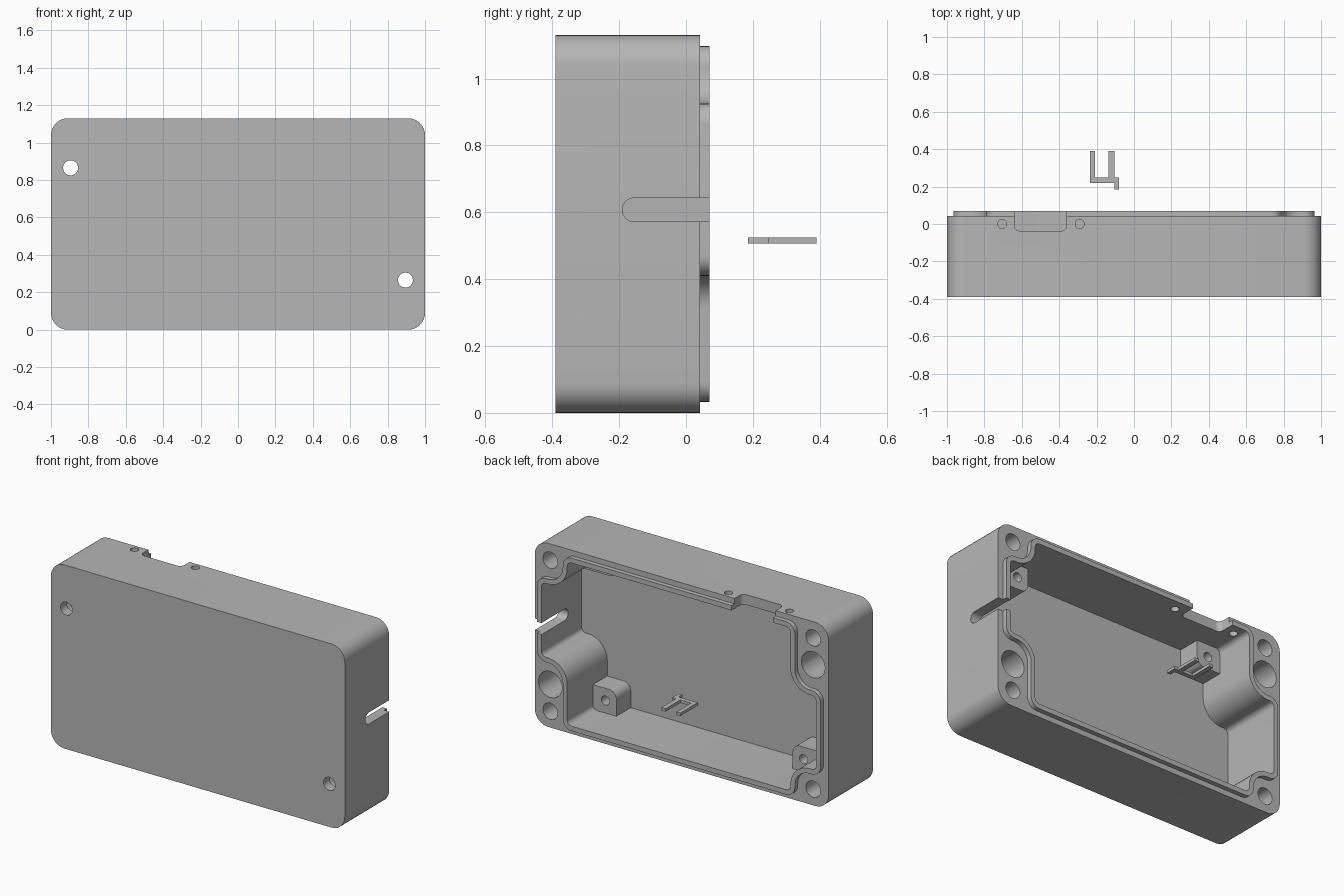
import bpy, bmesh, math
from mathutils import Vector

if "Cube" in bpy.data.objects:
    bpy.data.objects.remove(bpy.data.objects["Cube"])

grey = bpy.data.materials.new("plain grey")
grey.use_nodes = True
grey.diffuse_color = (0.47, 0.47, 0.47, 1)
grey.node_tree.nodes["Principled BSDF"].inputs["Base Color"].default_value = grey.diffuse_color

HEIGHT, FRONT, RIM, LIP, FLOOR = 1.13, -0.39, 0.042, 0.07, -0.32


def fillet(corners, steps=8):
    """Round right-angled corners given as (a, b, radius)."""
    pts = []
    for i, (a, b, r) in enumerate(corners):
        p = Vector((a, b))
        if r == 0:
            pts.append(p)
            continue
        u = (Vector(corners[i - 1][:2]) - p).normalized()
        v = (Vector(corners[(i + 1) % len(corners)][:2]) - p).normalized()
        c = p + r * (u + v)
        for k in range(steps + 1):
            t = math.pi / 2 * k / steps
            pts.append(c - r * (v * math.cos(t) + u * math.sin(t)))
    return pts


def circle(a, b, r, n=32):
    return [Vector((a + r * math.cos(math.tau * k / n), b + r * math.sin(math.tau * k / n)))
            for k in range(n)]


def rect(a0, a1, b0, b1, radii=(0, 0, 0, 0)):
    """Corner order: low-low, high-low, high-high, low-high."""
    return fillet([(a, b, r) for (a, b), r in
                   zip([(a0, b0), (a1, b0), (a1, b1), (a0, b1)], radii)])


def prism(name, pts, axis, lo, hi):
    place = {"x": lambda p, h: (h, p[0], p[1]),
             "y": lambda p, h: (p[0], h, p[1]),
             "z": lambda p, h: (p[0], p[1], h)}[axis]
    bm = bmesh.new()
    ends = [[bm.verts.new(place(p, h)) for p in pts] for h in (lo, hi)]
    for ring in ends:
        bm.faces.new(ring)
    n = len(pts)
    for i in range(n):
        j = (i + 1) % n
        bm.faces.new((ends[0][i], ends[0][j], ends[1][j], ends[1][i]))
    bmesh.ops.recalc_face_normals(bm, faces=bm.faces[:])
    mesh = bpy.data.meshes.new(name)
    bm.to_mesh(mesh)
    bm.free()
    mesh.materials.append(grey)
    ob = bpy.data.objects.new(name, mesh)
    bpy.context.collection.objects.link(ob)
    return ob


def combine(ob, tools, operation="DIFFERENCE"):
    for tool in tools:
        mod = ob.modifiers.new("cut", "BOOLEAN")
        mod.operation, mod.solver, mod.object = operation, "EXACT", tool
        bpy.context.view_layer.update()
        done = ob.evaluated_get(bpy.context.evaluated_depsgraph_get())
        mesh = bpy.data.meshes.new_from_object(done)
        ob.modifiers.clear()
        ob.data = mesh
        bpy.data.objects.remove(tool)


def smooth(ob):
    bpy.ops.object.select_all(action="DESELECT")
    ob.select_set(True)
    bpy.context.view_layer.objects.active = ob
    bpy.ops.object.shade_smooth_by_angle(angle=math.radians(30))


def opening(d):
    """Stepped opening outline around the screw bosses, inset by d."""
    out, inn = 0.06 - d, 0.1 + d
    x_in, x_out = 0.79 - d, 0.965 - d
    half = [(x_in, 1.097 - d, out), (x_in, 0.925 - d, inn), (x_out, 0.925 - d, out),
            (x_out, 0.41 + d, out), (x_in, 0.41 + d, inn), (x_in, 0.033 + d, out)]
    return fillet(half + [(-x, HEIGHT - z, r) for x, z, r in half])


# Case shell with a raised sealing lip
case = prism("case", rect(-1, 1, 0, HEIGHT, (0.09,) * 4), "y", FRONT, RIM)
combine(case, [prism("lip", opening(0), "y", -0.1, LIP)], "UNION")
cutters = [prism("cavity", opening(0.03), "y", FLOOR, 0.2)]

# Corner screw holes and the two stepped mounting holes
for x in (-0.895, 0.895):
    for z in (0.1, HEIGHT - 0.1):
        cutters.append(prism("screw_hole", circle(x, z, 0.05), "y", -0.25, 0.2))
for x, z in ((0.895, 0.265), (-0.895, HEIGHT - 0.265)):
    cutters.append(prism("mount_hole", circle(x, z, 0.04), "y", -0.5, 0.2))
    cutters.append(prism("counterbore", circle(x, z, 0.08), "y", -0.33, 0.2))

# Cable slot in the left wall, connector notch and pin holes in the top wall
cutters.append(prism("cable_slot", rect(-0.19, 0.2, 0.572, 0.643, (0.035, 0, 0, 0.035)),
                     "x", 0.85, 1.1))
cutters.append(prism("notch", rect(-0.64, -0.36, -0.037, 0.2, (0.03, 0.03, 0, 0)),
                     "z", 1.0, 1.2))
for x in (-0.705, -0.29):
    cutters.append(prism("pin_hole", circle(x, 0, 0.024, 20), "z", 1.0, 1.2))
combine(case, cutters)
smooth(case)

# Board posts in the four inner corners
for sx, side in ((1, "left"), (-1, "right")):
    for top in (False, True):
        shape = rect(0.6, 0.82, 0.04, 0.215, (0, 0, 0, 0.05))
        hole = circle(0.675, 0.14, 0.028, 20)
        place = lambda p: (sx * p[0], HEIGHT - p[1] if top else p[1])
        name = ("top_" if top else "bottom_") + side + "_post"
        post = prism(name, [place(p) for p in shape], "y", FLOOR - 0.02, -0.18)
        combine(post, [prism("post_hole", [place(p) for p in hole], "y", -0.3, 0)])
        smooth(post)

# Loose cable clip behind the case
clip_outline = [(-0.235, 0.22), (-0.105, 0.22), (-0.105, 0.185), (-0.08, 0.185),
                (-0.08, 0.248), (-0.105, 0.248), (-0.105, 0.39), (-0.135, 0.39),
                (-0.135, 0.248), (-0.208, 0.248), (-0.208, 0.39), (-0.235, 0.39)]
prism("cable_clip", clip_outline, "z", 0.506, 0.524)
